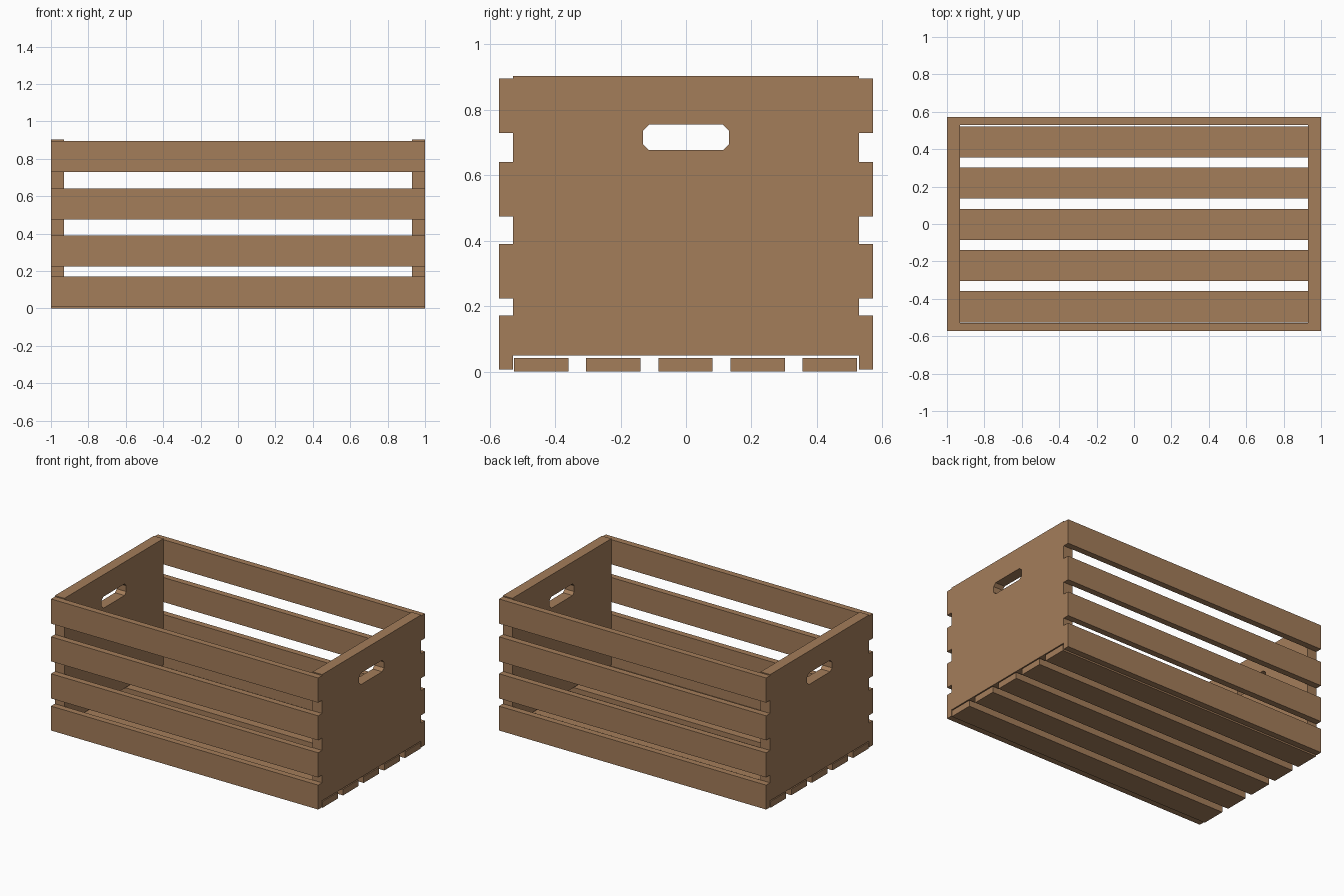
import bpy, bmesh

if "Cube" in bpy.data.objects:
    bpy.data.objects.remove(bpy.data.objects["Cube"])

wood = bpy.data.materials.new("tan_wood")
wood.diffuse_color = (0.371, 0.205, 0.102, 1)
wood.use_nodes = True
wood.node_tree.nodes["Principled BSDF"].inputs["Base Color"].default_value = wood.diffuse_color


def finish(name, bm):
    bmesh.ops.recalc_face_normals(bm, faces=bm.faces)
    mesh = bpy.data.meshes.new(name)
    bm.to_mesh(mesh)
    bm.free()
    mesh.materials.append(wood)
    ob = bpy.data.objects.new(name, mesh)
    bpy.context.collection.objects.link(ob)
    return ob


def board(name, lo, hi):
    bm = bmesh.new()
    bmesh.ops.create_cube(bm, size=1)
    for v in bm.verts:
        v.co = [(a + b) / 2 + c * (b - a) for a, b, c in zip(lo, hi, v.co)]
    return finish(name, bm)


def end_panel(name, x0, x1):
    # Rectangular panel with a chamfered hand hole cut right through
    outer = [(-0.529, 0.049), (0.529, 0.049), (0.529, 0.903), (-0.529, 0.903)]
    w, b, t, c = 0.132, 0.677, 0.755, 0.019
    hole = [(-w, b + c), (-w + c, b), (w - c, b), (w, b + c),
            (w, t - c), (w - c, t), (-w + c, t), (-w, t - c)]
    bm = bmesh.new()
    sides = []
    for x in (x0, x1):
        o = [bm.verts.new((x, y, z)) for y, z in outer]
        h = [bm.verts.new((x, y, z)) for y, z in hole]
        for k in range(4):
            n = (k + 1) % 4
            bm.faces.new((o[k], h[2 * k + 1], h[2 * k]))
            bm.faces.new((o[k], o[n], h[2 * n], h[2 * k + 1]))
        sides.append((o, h))
    # Outer rim and hand hole walls
    for p, q in zip(*sides):
        for i in range(len(p)):
            j = (i + 1) % len(p)
            bm.faces.new((p[i], p[j], q[j], q[i]))
    return finish(name, bm)


# End panels
end_panel("right_end_panel", 0.929, 1.0)
end_panel("left_end_panel", -1.0, -0.929)

# Long side slats, front and back
for i, (z0, z1) in enumerate([(0.006, 0.171), (0.223, 0.390), (0.474, 0.640), (0.729, 0.896)]):
    board(f"front_slat_{i + 1}", (-1, -0.571, z0), (1, -0.529, z1))
    board(f"back_slat_{i + 1}", (-1, 0.529, z0), (1, 0.571, z1))

# Floor slats
for i in range(5):
    y = -0.0015 + (i - 2) * 0.2205
    board(f"floor_slat_{i + 1}", (-1, y - 0.083, 0), (1, y + 0.083, 0.042))
